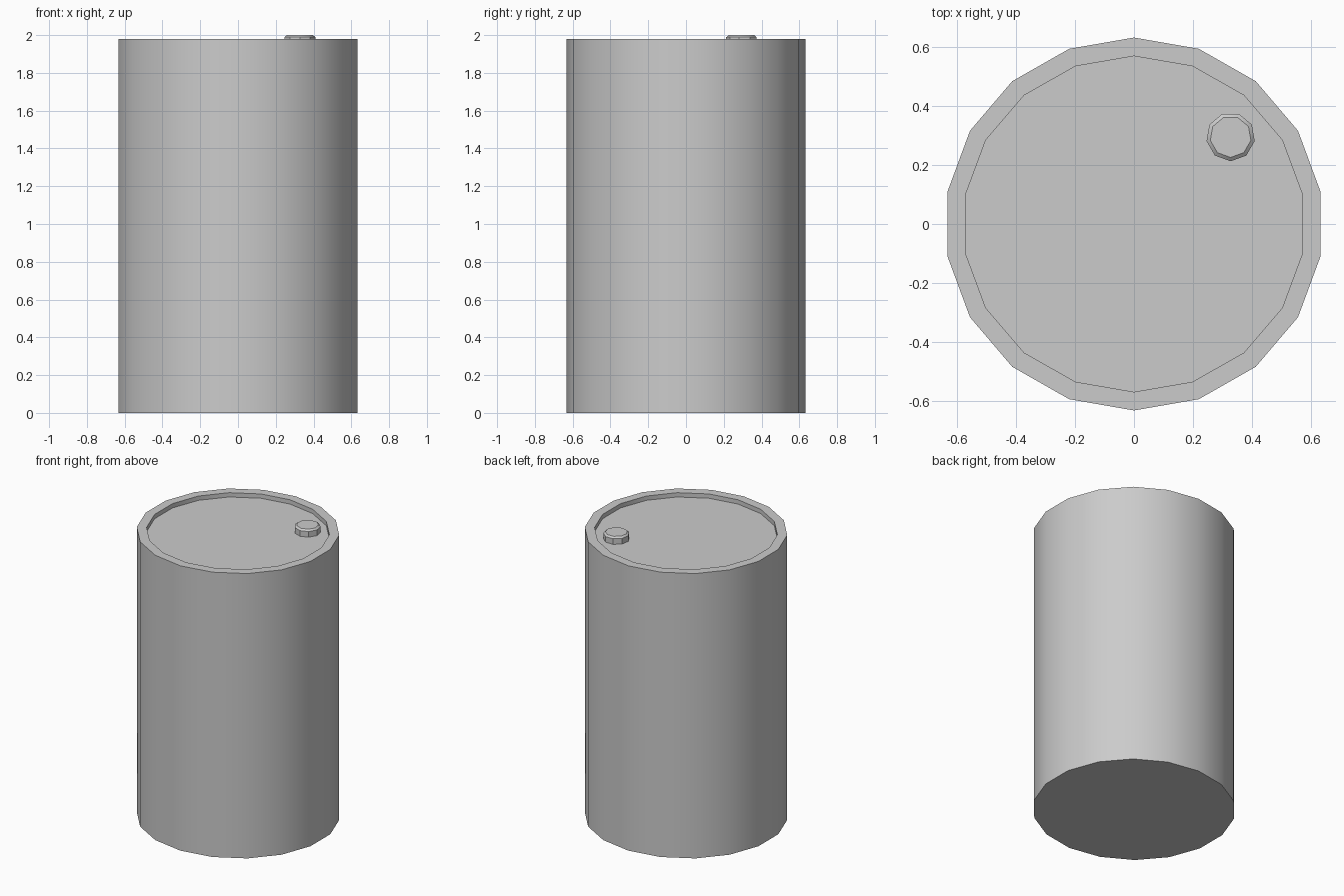
import bpy, bmesh, math

if "Cube" in bpy.data.objects:
    bpy.data.objects.remove(bpy.data.objects["Cube"])


def lathe(name, rings, sides, start, centre=(0, 0)):
    """Stack polygon rings (rx, ry, z), bridge them, cap both ends."""
    bm = bmesh.new()
    loops = []
    for rx, ry, z in rings:
        loop = []
        for i in range(sides):
            a = start + 2 * math.pi * i / sides
            loop.append(bm.verts.new((centre[0] + rx * math.cos(a),
                                      centre[1] + ry * math.sin(a), z)))
        loops.append(loop)
    for low, high in zip(loops, loops[1:]):
        for i in range(sides):
            j = (i + 1) % sides
            bm.faces.new((low[i], low[j], high[j], high[i]))
    bm.faces.new(loops[0][::-1])
    bm.faces.new(loops[-1])
    mesh = bpy.data.meshes.new(name)
    bm.to_mesh(mesh)
    bm.free()
    obj = bpy.data.objects.new(name, mesh)
    bpy.context.collection.objects.link(obj)
    bpy.ops.object.select_all(action='DESELECT')
    obj.select_set(True)
    bpy.context.view_layer.objects.active = obj
    bpy.ops.object.shade_smooth_by_angle(angle=math.radians(30))
    return obj


# Barrel: flat base, straight wall, flat rim, recessed lid
LID_Z = 1.95
lathe("barrel_body", [(0.643, 0.633, 0), (0.643, 0.633, 1.98),
                      (0.581, 0.57, 1.98), (0.581, 0.57, LID_Z)],
      18, math.pi / 2)

# Filler cap: nine sides with a chamfered top edge
lathe("filler_cap", [(0.083, 0.083, LID_Z), (0.083, 0.083, 1.989),
                     (0.07, 0.07, 2.0)],
      9, -math.pi / 2, (0.328, 0.296))
